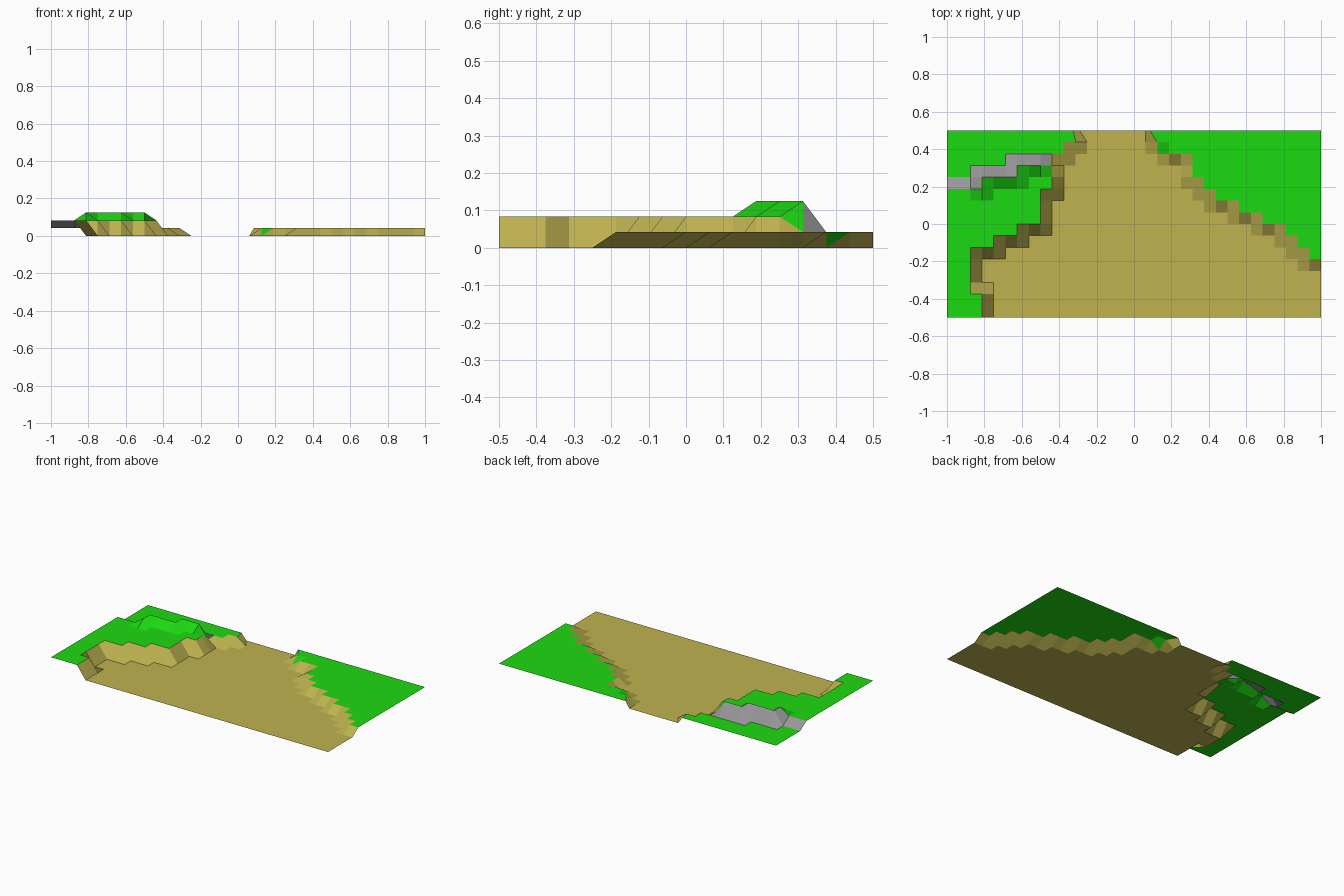
import bpy, bmesh

if "Cube" in bpy.data.objects:
    bpy.data.objects.remove(bpy.data.objects["Cube"])

CELL = 1 / 16      # grid spacing
STEP = 1 / 24      # height of one terrace
COLS, ROWS = 32, 16

# per grid row, counted from the back: last raised column on the left, last floor column on the right
LEFT_TOP = [11, 11, 10, 9, 9, 9, 8, 8, 8, 6, 4, 2, 2, 2, 3, 3, 3]
RIGHT_FOOT = [17, 17, 18, 20, 20, 21, 22, 24, 26, 28, 29, 30] + [32] * 5
# ridge columns on the left plateau, and columns lying below the cliff
RIDGE = {3: (6, 8), 4: (3, 6), 5: (3, 3)}
LOW_TO = {0: 11, 1: 11, 2: 10, 3: 9, 4: 2}
# back edge vertices nudged to narrow the slopes
BACK_EDGE = {11: -0.325, 12: -0.29, 17: 0.06, 18: 0.085}


def level(i, k):
    if i > RIGHT_FOOT[k]:
        return 1
    if i > LEFT_TOP[k]:
        return 0
    a, b = RIDGE.get(k, (1, 0))
    if a <= i <= b:
        return 3
    return 1 if i <= LOW_TO.get(k, -1) else 2


def position(i, k):
    x = -1 + i * CELL
    if k == 0:
        x = BACK_EDGE.get(i, x)
    return x, 0.5 - k * CELL, level(i, k) * STEP


def kind(i, k):
    h = [level(i + a, k + b) for a in (0, 1) for b in (0, 1)]
    if (i, k) == (18, 1):
        return "grass"
    if min(h) == 0:
        return "sand"
    if min(h) == 1 and max(h) > 1 and (i, k) != (8, 3):
        return "rock"
    return "grass"


def build(name, surface, color):
    bm = bmesh.new()
    verts = {}

    def vert(i, k):
        if (i, k) not in verts:
            verts[i, k] = bm.verts.new(position(i, k))
        return verts[i, k]

    for k in range(ROWS):
        for i in range(COLS):
            if kind(i, k) == surface:
                bm.faces.new([vert(i, k), vert(i, k + 1), vert(i + 1, k + 1), vert(i + 1, k)])
    mesh = bpy.data.meshes.new(name)
    bm.to_mesh(mesh)
    bm.free()
    mat = bpy.data.materials.new(name)
    mat.diffuse_color = color
    mat.use_nodes = True
    mat.node_tree.nodes["Principled BSDF"].inputs["Base Color"].default_value = mat.diffuse_color
    mesh.materials.append(mat)
    bpy.context.collection.objects.link(bpy.data.objects.new(name, mesh))


# valley floor with its banks, grassy plateaus, grey cliff
build("sand_floor_and_banks", "sand", (0.52, 0.45, 0.08, 1))
build("grass_plateaus", "grass", (0.012, 0.70, 0.006, 1))
build("rock_cliff", "rock", (0.32, 0.31, 0.32, 1))
